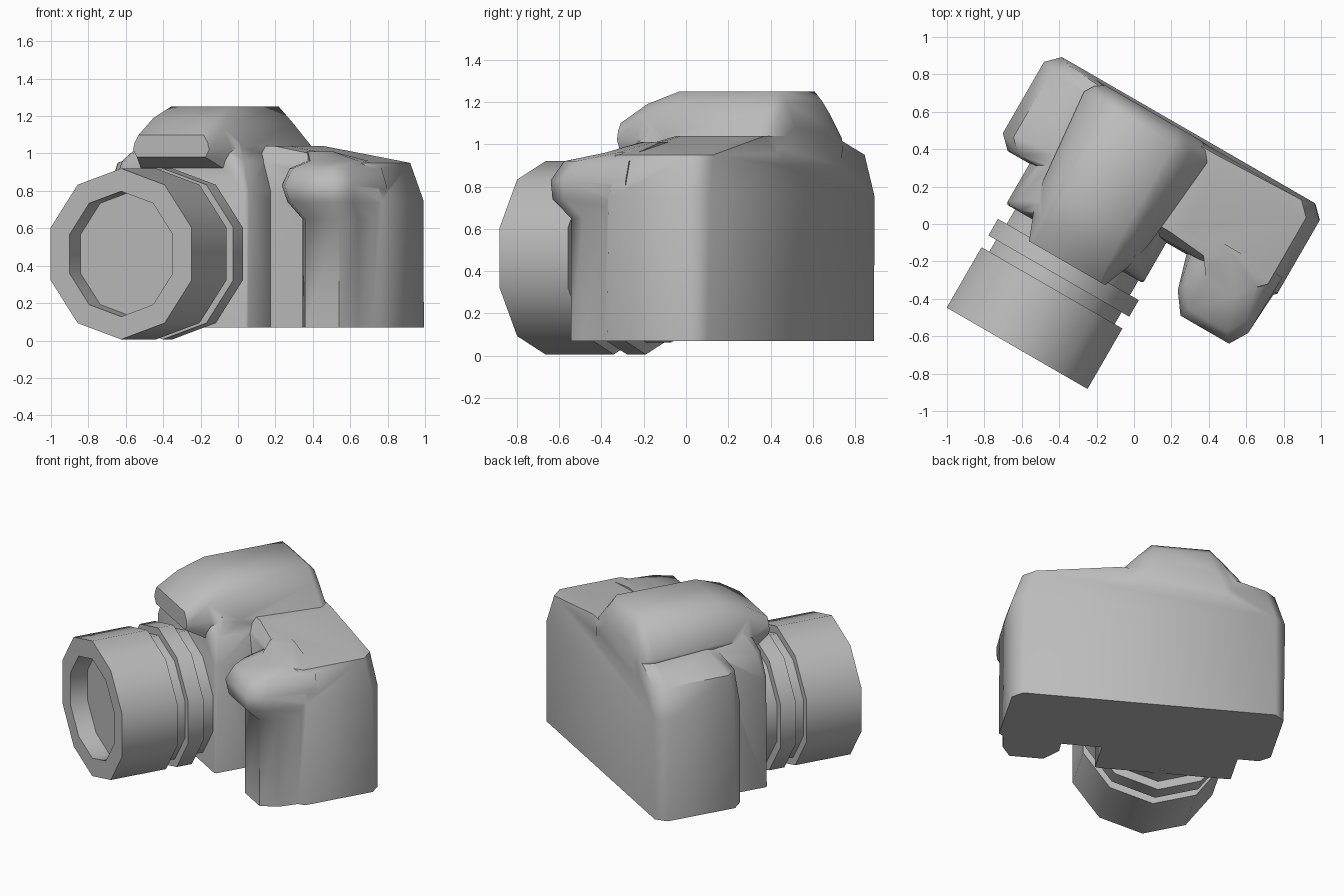
import bpy, bmesh, math
from mathutils import Matrix, Vector

cube = bpy.data.objects.get("Cube")
if cube:
    bpy.data.objects.remove(cube, do_unlink=True)

grey = bpy.data.materials.new("plain grey")
grey.use_nodes = True
grey.diffuse_color = (0.5, 0.5, 0.5, 1)
grey.node_tree.nodes["Principled BSDF"].inputs["Base Color"].default_value = (0.5, 0.5, 0.5, 1)

TURN = Matrix.Rotation(math.radians(-30), 4, "Z")   # whole camera is turned


def loft(name, rings, caps=True):
    """Skin equal-length rings of 3D points into a closed solid."""
    bm = bmesh.new()
    rows = [[bm.verts.new(TURN @ Vector(p)) for p in ring] for ring in rings]
    n = len(rows[0])
    for a, b in zip(rows, rows[1:]):
        for i in range(n):
            j = (i + 1) % n
            bm.faces.new((a[i], a[j], b[j], b[i]))
    if caps:
        bm.faces.new(rows[0])
        bm.faces.new(rows[-1])
    bmesh.ops.recalc_face_normals(bm, faces=bm.faces)
    mesh = bpy.data.meshes.new(name)
    bm.to_mesh(mesh)
    bm.free()
    mesh.materials.append(grey)
    obj = bpy.data.objects.new(name, mesh)
    bpy.context.collection.objects.link(obj)
    return obj


def smooth(obj, degrees):
    bpy.ops.object.select_all(action="DESELECT")
    obj.select_set(True)
    bpy.context.view_layer.objects.active = obj
    bpy.ops.object.shade_smooth_by_angle(angle=math.radians(degrees))


def plan(z, left, right, front, back, cut):
    """Rectangle with cut corners at height z."""
    return [(left + cut, front, z), (right - cut, front, z), (right, front + cut, z),
            (right, back - cut, z), (right - cut, back, z), (left + cut, back, z),
            (left, back - cut, z), (left, front + cut, z)]


# Main body, with sloping shoulders
body = loft("camera_body", [
    plan(0.07, -0.84, 0.85, 0.0, 0.575, 0.06),
    plan(0.75, -0.85, 0.85, 0.0, 0.58, 0.07),
    plan(0.95, -0.79, 0.78, 0.01, 0.56, 0.07),
    plan(1.04, -0.52, 0.25, 0.06, 0.54, 0.06)])


def grip_ring(z, inner, left, right, front, outer):
    return [(inner, 0.15, z), (left - 0.08, front + 0.11, z), (left, front, z),
            (right - 0.06, front, z), (right, front + 0.1, z), (outer, 0.15, z)]


# Hand grip, bulging towards the top
grip = loft("hand_grip", [
    grip_ring(0.07, 0.46, 0.53, 0.8, -0.2, 0.83),
    grip_ring(0.65, 0.46, 0.53, 0.8, -0.2, 0.83),
    grip_ring(0.74, 0.34, 0.49, 0.82, -0.29, 0.84),
    grip_ring(0.83, 0.28, 0.46, 0.82, -0.3, 0.83),
    grip_ring(0.92, 0.29, 0.48, 0.78, -0.25, 0.8),
    grip_ring(0.96, 0.3, 0.48, 0.72, -0.06, 0.72),
    grip_ring(1.01, 0.28, 0.42, 0.52, 0.02, 0.5)])

# Block that carries the lens mount
block = loft("mount_block", [
    plan(0.07, -0.645, 0.2, -0.25, 0.2, 0.01),
    plan(0.8, -0.645, 0.2, -0.25, 0.2, 0.02),
    plan(0.96, -0.6, 0.15, -0.24, 0.2, 0.04),
    plan(1.06, -0.5, 0.09, -0.2, 0.2, 0.05)])


def hump_ring(v, bottom, wide, wide_z, shoulder, shoulder_z, top, top_z):
    c = -0.205
    half = [(wide * 0.9, bottom), (wide, wide_z), (shoulder, shoulder_z), (top, top_z)]
    return ([(c + w, v, z) for w, z in half] + [(c - w, v, z) for w, z in reversed(half)])


# Flash and viewfinder hump, overhanging the lens
hump = loft("flash_hump", [
    hump_ring(-0.36, 0.98, 0.235, 1.02, 0.225, 1.06, 0.2, 1.1),
    hump_ring(-0.22, 0.91, 0.29, 1.03, 0.24, 1.14, 0.19, 1.19),
    hump_ring(-0.05, 0.88, 0.33, 1.04, 0.25, 1.18, 0.18, 1.25),
    hump_ring(0.48, 0.88, 0.38, 1.04, 0.27, 1.16, 0.18, 1.25),
    hump_ring(0.53, 0.88, 0.35, 1.03, 0.24, 1.14, 0.17, 1.2),
    hump_ring(0.565, 0.88, 0.3, 0.98, 0.22, 1.04, 0.15, 1.08)])

# Weld the housing into one skin so its shading flows
for part in (grip, block, hump):
    mod = body.modifiers.new("weld", "BOOLEAN")
    mod.operation = "UNION"
    mod.solver = "EXACT"
    mod.object = part
    bpy.context.view_layer.objects.active = body
    bpy.ops.object.modifier_apply(modifier=mod.name)
    bpy.data.objects.remove(part, do_unlink=True)
smooth(body, 50)


def decagon(radius, v):
    return [(-0.209 + radius * math.sin(i * math.tau / 10), v,
             0.463 + radius * math.cos(i * math.tau / 10)) for i in range(10)]


# Ten-sided lens barrel with a groove, a ring and a recessed front glass
lens = loft("lens", [decagon(r, v) for r, v in (
    (0.335, -0.77), (0.335, -0.888), (0.457, -0.888), (0.457, -0.515), (0.407, -0.515),
    (0.407, -0.442), (0.457, -0.442), (0.457, -0.34), (0.4, -0.34), (0.4, -0.2))])
smooth(lens, 40)
